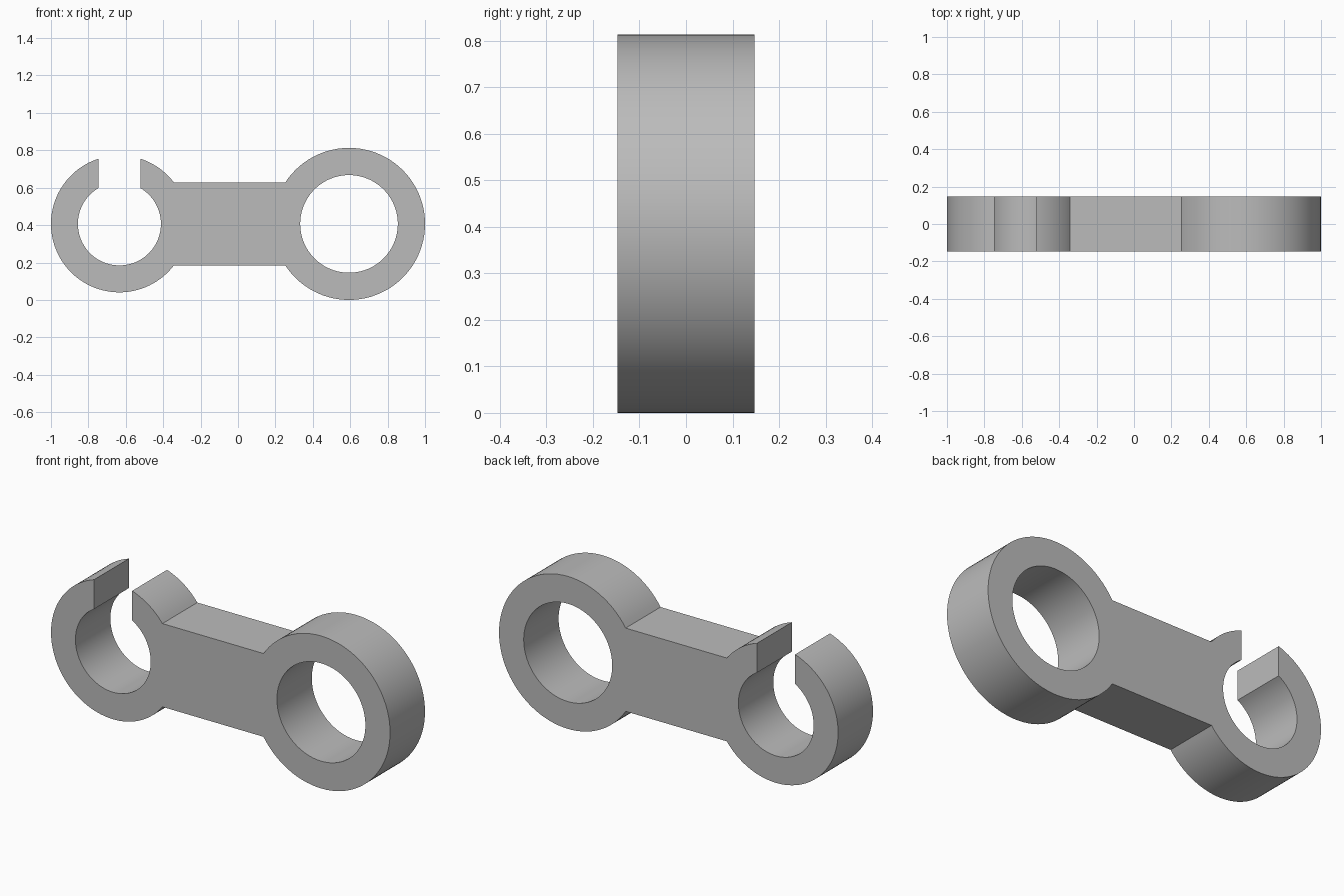
import bpy, bmesh, math

if "Cube" in bpy.data.objects:
    bpy.data.objects.remove(bpy.data.objects["Cube"])

HALF_DEPTH = 0.147
ZC = 0.4065                                  # height of both ring centres
CLIP_X, CLIP_R, CLIP_HOLE = -0.634, 0.366, 0.222
RING_X, RING_R, RING_HOLE = 0.5935, 0.4065, 0.261
BAR, SLOT = 0.222, 0.112                     # half height of bar, half width of slot


def arc(cx, r, a0, a1, n):
    """Points on an arc in the XZ plane, both ends included."""
    return [(cx + r * math.cos(a0 + (a1 - a0) * i / n),
             ZC + r * math.sin(a0 + (a1 - a0) * i / n)) for i in range(n + 1)]


# Angles where the bar meets the rings and where the slot cuts the clip
clip_bar, ring_bar = math.asin(BAR / CLIP_R), math.asin(BAR / RING_R)
slot_out, slot_in = math.acos(SLOT / CLIP_R), math.acos(SLOT / CLIP_HOLE)
pi, tau = math.pi, math.tau

# Outline: closed ring, bar, open clip with its slot and bore
outline = (arc(RING_X, RING_R, ring_bar - pi, pi - ring_bar, 72)
           + arc(CLIP_X, CLIP_R, clip_bar, slot_out, 12)
           + arc(CLIP_X, CLIP_HOLE, slot_in, slot_in - (tau - pi + 2 * slot_in), 72)
           + arc(CLIP_X, CLIP_R, pi - slot_out, tau - clip_bar, 64))
hole = arc(RING_X, RING_HOLE, 0, tau, 96)[:-1]

# Fill the flat profile and extrude it through the depth
bm = bmesh.new()
edges = []
for loop in (outline, hole):
    verts = [bm.verts.new((x, -HALF_DEPTH, z)) for x, z in loop]
    edges += [bm.edges.new((v, verts[(i + 1) % len(verts)])) for i, v in enumerate(verts)]
bmesh.ops.triangle_fill(bm, use_beauty=True, use_dissolve=False, edges=edges)
result = bmesh.ops.extrude_face_region(bm, geom=bm.faces[:], use_keep_orig=True)
moved = [g for g in result["geom"] if isinstance(g, bmesh.types.BMVert)]
bmesh.ops.translate(bm, verts=moved, vec=(0, 2 * HALF_DEPTH, 0))
bmesh.ops.recalc_face_normals(bm, faces=bm.faces[:])

mesh = bpy.data.meshes.new("link_arm")
bm.to_mesh(mesh)
bm.free()
link = bpy.data.objects.new("link_arm", mesh)
bpy.context.collection.objects.link(link)

# Plain grey
grey = bpy.data.materials.new("grey")
grey.diffuse_color = (0.5, 0.5, 0.5, 1)
grey.use_nodes = True
grey.node_tree.nodes["Principled BSDF"].inputs["Base Color"].default_value = grey.diffuse_color
mesh.materials.append(grey)

bpy.context.view_layer.objects.active = link
link.select_set(True)
bpy.ops.object.shade_smooth_by_angle(angle=math.radians(30))
